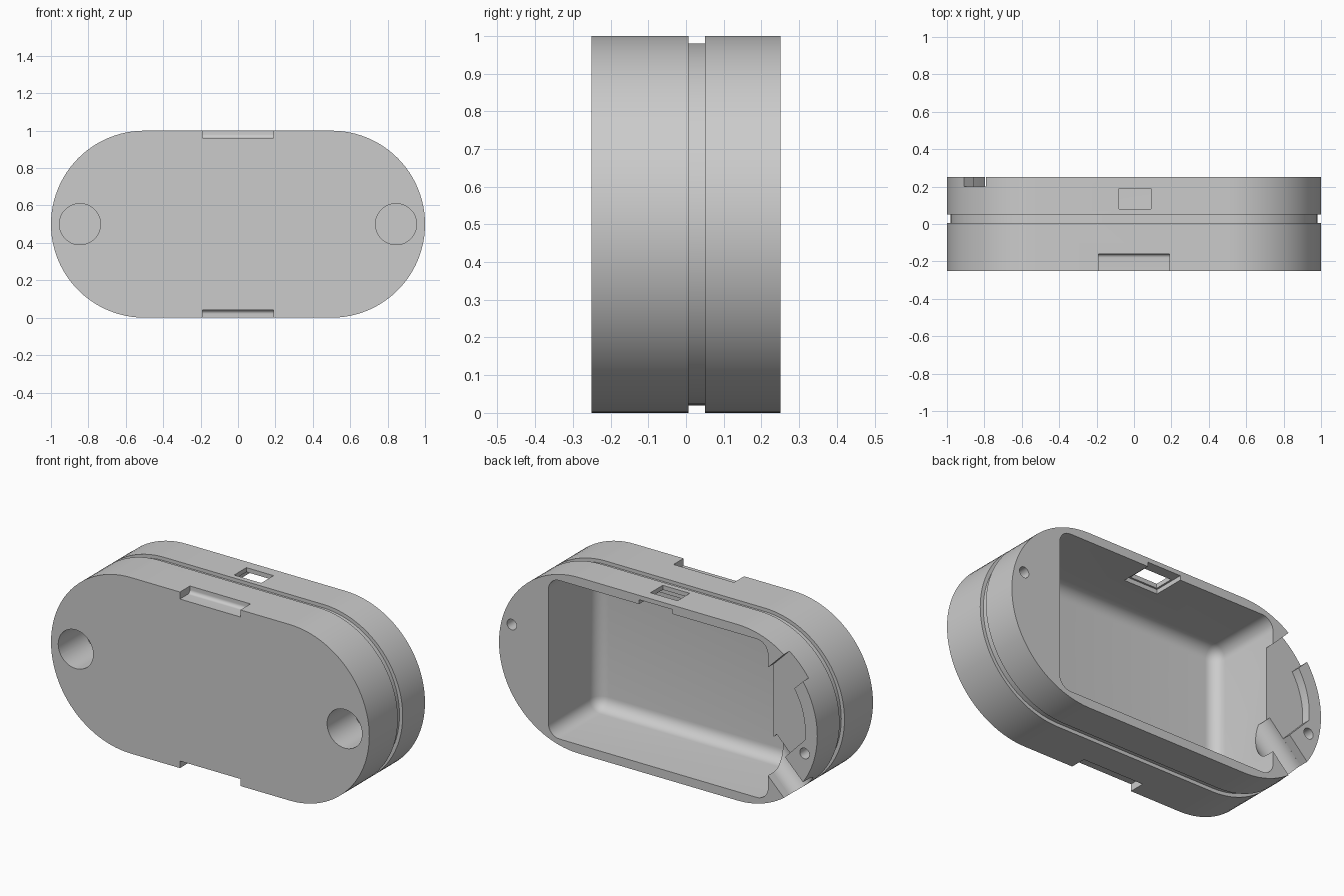
import bpy, bmesh
from math import sin, cos, pi, radians, sqrt
from mathutils import Matrix, Vector

cube = bpy.data.objects.get("Cube")
if cube:
    bpy.data.objects.remove(cube, do_unlink=True)

MID = 0.5  # height of the centre line

grey = bpy.data.materials.new("plain_grey")
grey.use_nodes = True
COLOUR = (0.6, 0.6, 0.6, 1)
grey.diffuse_color = COLOUR
grey.node_tree.nodes["Principled BSDF"].inputs["Base Color"].default_value = COLOUR


def finish(name, bm):
    bmesh.ops.recalc_face_normals(bm, faces=bm.faces)
    mesh = bpy.data.meshes.new(name)
    bm.to_mesh(mesh)
    bm.free()
    mesh.materials.append(grey)
    obj = bpy.data.objects.new(name, mesh)
    bpy.context.collection.objects.link(obj)
    return obj


def loft(name, sections):
    """Join (y, outline) sections, each outline being (x, height above centre)."""
    bm = bmesh.new()
    rings = [[bm.verts.new((x, y, z + MID)) for x, z in pts] for y, pts in sections]
    for a, b in zip(rings, rings[1:]):
        for i in range(len(a)):
            j = (i + 1) % len(a)
            bm.faces.new((a[i], a[j], b[j], b[i]))
    bm.faces.new(rings[0])
    bm.faces.new(rings[-1])
    return finish(name, bm)


def prism(name, pts, y0, y1):
    return loft(name, [(y0, pts), (y1, pts)])


def arc(cx, cz, r, start, end, n):
    angles = [radians(start + (end - start) * i / n) for i in range(n + 1)]
    return [(cx + r * cos(t), cz + r * sin(t)) for t in angles]


def stadium(r):
    return arc(0.5, 0, r, -90, 90, 48) + arc(-0.5, 0, r, 90, 270, 48)


def box(name, lo, hi, radius=0, pick=None):
    """Box cutter, with the edges chosen by pick rounded."""
    lo, hi = Vector(lo), Vector(hi)
    bm = bmesh.new()
    bmesh.ops.create_cube(bm, size=1)
    for v in bm.verts:
        v.co = Vector(a + (b - a) * (c + 0.5) for a, b, c in zip(lo, hi, v.co))
    if radius:
        edges = [e for e in bm.edges if pick(*(v.co for v in e.verts))]
        bmesh.ops.bevel(bm, geom=edges, offset=radius, segments=8, profile=0.5,
                        affect='EDGES', clamp_overlap=True)
    return finish(name, bm)


def rod(name, centre, axis, r, length):
    bm = bmesh.new()
    turn = Vector((0, 0, 1)).rotation_difference(Vector(axis)).to_matrix().to_4x4()
    bmesh.ops.create_cone(bm, cap_ends=True, segments=48, radius1=r, radius2=r,
                          depth=length, matrix=Matrix.Translation(centre) @ turn)
    return finish(name, bm)


def diagonal(p0, p1, q0, q1):
    """Rectangle turned 45 degrees, limited by p = x + z and q = x - z."""
    return [((p + q) / 2, (p - q) / 2)
            for p, q in ((p0, q0), (p1, q0), (p1, q1), (p0, q1))]


# Case shell with a shallow groove around it
case = loft("case_shell", [(-0.25, stadium(0.5)), (0.006, stadium(0.5)),
                           (0.006, stadium(0.48)), (0.05, stadium(0.48)),
                           (0.05, stadium(0.5)), (0.25, stadium(0.5))])
cutters = []

# Main cavity, open at the back, with rounded corners and floor
cutters.append(box("cavity", (-0.69, -0.19, 0.05), (0.69, 0.3, 0.95), 0.07,
                   lambda a, b: min(a.y, b.y) < 0))

# Latch notches in the top and bottom front edges, rounded in the inner corner
for name, lo, hi, deep in (("top_notch", 0.96, 1.1, 0.96), ("bottom_notch", -0.1, 0.04, 0.04)):
    cutters.append(box(name, (-0.19, -0.3, lo), (0.19, -0.16, hi), 0.02,
                       lambda a, b, d=deep: all(abs(v.z - d) < 0.001 and v.y > -0.2
                                                for v in (a, b))))

# Port window in the top wall and the connector relief behind it
cutters.append(box("port_window", (-0.08, 0.08, 0.9), (0.09, 0.19, 1.1)))
cutters.append(box("port_relief", (-0.09, 0.07, 0.9), (0.12, 0.3, 0.975)))

# Large blind holes in front, small screw holes at the back
for s in (-1, 1):
    cutters.append(rod("front_hole", (0.845 * s, -0.15, MID), (0, 1, 0), 0.11, 0.28))
    cutters.append(rod("screw_hole", (0.92 * s, 0.25, MID + 0.12 * s), (0, 1, 0), 0.03, 0.24))

# Shallow recess at one end, bounded by a curved lip and the screw boss
ledge = arc(-0.5, 0, 0.424, 123.8, 186, 24)
ledge += [(-0.8, -0.17), (-0.75, -0.25), (-0.65, -0.23), (-0.65, 0.267)]
cutters.append(prism("end_recess", ledge, 0.2, 0.3))
cutters.append(prism("upper_gap", diagonal(-0.624, -0.383, -1.5, -0.95), 0.2, 0.31))

# Round-bottomed cable channel through the lower corner
cutters.append(prism("cable_slot", diagonal(-1.5, -0.8, -0.624, -0.383), 0.2, 0.32))
cutters.append(rod("cable_channel", (-0.8268, 0.2, MID - 0.3233), (1, 0, 1), 0.085, 0.5))

# Apply every cut to the shell
bpy.context.view_layer.objects.active = case
for cutter in cutters:
    cutter.hide_render = True
    mod = case.modifiers.new(cutter.name, 'BOOLEAN')
    mod.operation = 'DIFFERENCE'
    mod.solver = 'EXACT'
    mod.object = cutter
    bpy.ops.object.modifier_apply(modifier=mod.name)
    bpy.data.objects.remove(cutter, do_unlink=True)

bpy.ops.object.select_all(action='DESELECT')
case.select_set(True)
bpy.ops.object.shade_smooth_by_angle(angle=radians(30))
